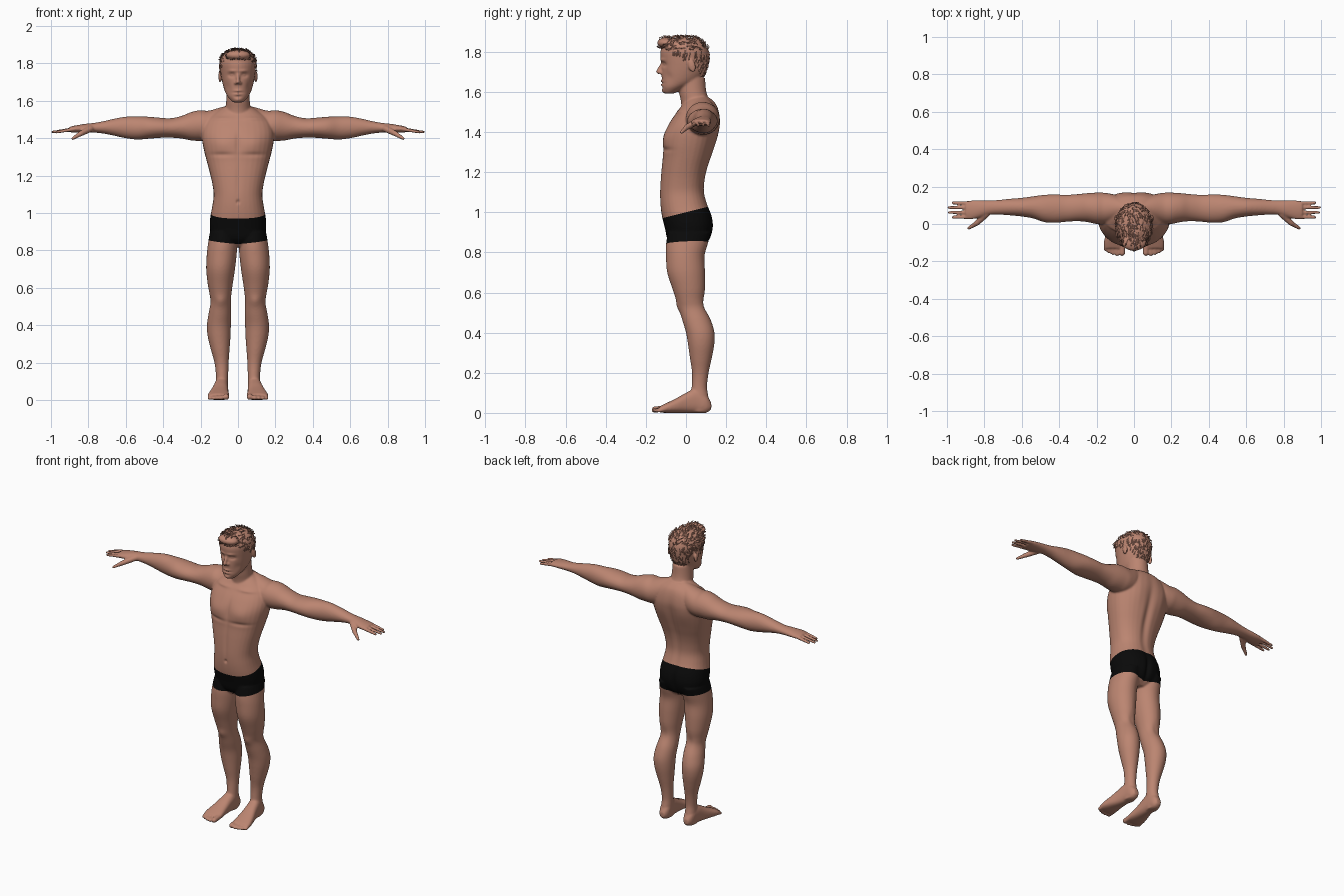
import bpy, bmesh, math, random
from math import sin, cos, pi, exp
from mathutils import Vector, Matrix
from mathutils.bvhtree import BVHTree

random.seed(4)
cube = bpy.data.objects.get("Cube")
if cube:
    bpy.data.objects.remove(cube, do_unlink=True)


def material(name, rgb):
    m = bpy.data.materials.new(name)
    m.use_nodes = True
    m.diffuse_color = (*rgb, 1)
    node = m.node_tree.nodes["Principled BSDF"]
    node.inputs["Base Color"].default_value = (*rgb, 1)
    node.inputs["Roughness"].default_value = .7
    return m


skin = material("skin", (.50, .235, .165))
black = material("black_cloth", (.003, .003, .003))
hair_tone = material("hair", (.40, .19, .135))


def add_object(name, bm, *mats):
    mesh = bpy.data.meshes.new(name)
    bm.to_mesh(mesh)
    obj = bpy.data.objects.new(name, mesh)
    bpy.context.collection.objects.link(obj)
    for m in mats:
        mesh.materials.append(m)
    return obj


def spline(rows, steps=4):
    """Smoothly fill in between the given sections."""
    out = []
    for i in range(len(rows) - 1):
        a, b, c, d = (rows[min(max(j, 0), len(rows) - 1)] for j in range(i - 1, i + 3))
        for k in range(steps):
            t = k / steps
            out.append([q + .5 * t * (r - p + t * (2 * p - 5 * q + 4 * r - s + t * (3 * (q - r) + s - p)))
                        for p, q, r, s in zip(a, b, c, d)])
    return out + [rows[-1]]


def loft(bm, axis, rows, side=1, power=2.0, n=32):
    """Skin over rounded sections: position, then low/high extents on the other two axes."""
    rings = []
    for t, a0, a1, b0, b1 in spline(rows):
        ring = []
        for k in range(n):
            c, s = cos(2 * pi * k / n), sin(2 * pi * k / n)
            a = (a0 + a1) / 2 + (a1 - a0) / 2 * math.copysign(abs(c) ** (2 / power), c)
            b = (b0 + b1) / 2 + (b1 - b0) / 2 * math.copysign(abs(s) ** (2 / power), s)
            x, y, z = {"x": (t, a, b), "y": (a, t, b), "z": (a, b, t)}[axis]
            ring.append(bm.verts.new((x * side, y, z)))
        rings.append(ring)
    for r, q in zip(rings, rings[1:]):
        for k in range(n):
            bm.faces.new((r[k], r[(k + 1) % n], q[(k + 1) % n], q[k]))
    bm.faces.new(rings[0])
    bm.faces.new(rings[-1])


def centred(rows):
    return [(z, -w, w, y0, y1) for z, w, y0, y1 in rows]


def blob(bm, centre, radii, side=1, tilt=0):
    x, y, z = centre
    mat = Matrix.Translation((x * side, y, z)) @ Matrix.Rotation(tilt, 4, "X") @ Matrix.Diagonal((*radii, 1))
    bmesh.ops.create_icosphere(bm, subdivisions=3, radius=1, matrix=mat)


def finger(bm, start, end, r0, r1, side=1, n=9):
    """Rounded taper made of overlapping balls."""
    for k in range(n):
        t = k / (n - 1)
        r = r0 + (r1 - r0) * t
        blob(bm, Vector(start).lerp(Vector(end), t), (r, r, r), side)


bm = bmesh.new()

# Torso, neck and head
loft(bm, "z", centred([
    (.82, .06, -.05, .07), (.86, .13, -.09, .115), (.92, .15, -.105, .135), (.98, .148, -.12, .13),
    (1.04, .137, -.128, .107), (1.1, .13, -.13, .092), (1.16, .138, -.127, .095), (1.22, .152, -.122, .108),
    (1.28, .168, -.116, .128), (1.34, .183, -.114, .147), (1.4, .193, -.103, .162), (1.45, .19, -.08, .17),
    (1.5, .17, -.045, .165), (1.54, .12, -.015, .15), (1.57, .07, .01, .12)]), power=2.3)
loft(bm, "z", centred([(1.48, .08, -.02, .14), (1.55, .068, -.025, .12), (1.6, .063, -.035, .102),
                       (1.67, .06, -.04, .095)]))
loft(bm, "z", centred([
    (1.592, .028, -.11, -.06), (1.62, .054, -.12, 0), (1.65, .07, -.12, .06), (1.69, .082, -.122, .095),
    (1.73, .09, -.122, .108), (1.77, .095, -.127, .114), (1.8, .097, -.128, .112), (1.83, .09, -.118, .1),
    (1.855, .07, -.095, .08), (1.872, .04, -.06, .045)]))
blob(bm, (0, -.098, 1.844), (.066, .046, .028))
finger(bm, (0, -.117, 1.745), (0, -.139, 1.7), .008, .0115)

for side in (1, -1):
    # Ear and nostril wing
    blob(bm, (.096, .03, 1.73), (.009, .019, .034), side, .25)
    blob(bm, (.012, -.124, 1.695), (.009, .012, .008), side)
    # Arm and hand
    loft(bm, "x", [
        (.04, .04, .13, 1.43, 1.58), (.1, .015, .155, 1.4, 1.563), (.16, 0, .167, 1.385, 1.547),
        (.2, 0, .168, 1.385, 1.55), (.25, .01, .165, 1.388, 1.54), (.3, .015, .16, 1.398, 1.52),
        (.36, .012, .156, 1.403, 1.507), (.42, .006, .158, 1.402, 1.51), (.48, .01, .156, 1.397, 1.515),
        (.54, .03, .148, 1.393, 1.516), (.6, .04, .14, 1.4, 1.515), (.66, .046, .135, 1.413, 1.505),
        (.72, .05, .129, 1.425, 1.491), (.77, .05, .126, 1.43, 1.482), (.81, .04, .126, 1.43, 1.478),
        (.86, .026, .126, 1.43, 1.47), (.9, .03, .122, 1.432, 1.462)], side)
    for y, tip in ((.036, .968), (.062, .988), (.088, .992), (.113, .968)):
        finger(bm, (.87, y, 1.45), (tip, y, 1.433), .0115, .0085, side, 14)
    finger(bm, (.79, .052, 1.45), (.84, .005, 1.425), .018, .015, side)
    finger(bm, (.84, .005, 1.425), (.883, -.022, 1.399), .014, .0095, side)
    # Leg
    loft(bm, "z", [
        (.9, .01, .15, -.09, .125), (.84, .004, .16, -.1, .108), (.78, .007, .167, -.1, .092),
        (.7, .016, .17, -.094, .095), (.62, .028, .162, -.068, .095), (.56, .036, .151, -.048, .09),
        (.52, .038, .147, -.035, .097), (.46, .036, .158, -.018, .125), (.4, .038, .166, 0, .142),
        (.34, .04, .162, .01, .141), (.27, .045, .145, .02, .128), (.2, .05, .126, .03, .113),
        (.13, .052, .118, .028, .105), (.08, .052, .12, .02, .112), (.03, .054, .12, .01, .118),
        (.004, .06, .115, .02, .11)], side)
    # Foot and toes
    loft(bm, "y", [
        (.126, .07, .102, .018, .05), (.1, .055, .118, 0, .09), (.05, .052, .125, 0, .12),
        (0, .052, .135, 0, .1), (-.05, .05, .15, 0, .072), (-.1, .046, .162, 0, .048),
        (-.13, .052, .158, .002, .034)], side, 2.5)
    for x, tip, r in ((.063, -.155, .0165), (.09, -.16, .012), (.112, -.155, .0115),
                      (.133, -.147, .011), (.152, -.136, .0105)):
        finger(bm, (x, -.1, .022), (x, tip, r), r, r, side, 7)

# Fuse everything into one continuous body
bmesh.ops.recalc_face_normals(bm, faces=bm.faces)
body = add_object("body", bm, skin, black)
fuse = body.modifiers.new("fuse", "REMESH")
fuse.mode = "VOXEL"
fuse.voxel_size = .005
fused = bpy.data.meshes.new_from_object(body.evaluated_get(bpy.context.evaluated_depsgraph_get()))
body.modifiers.clear()
bm.clear()
bm.from_mesh(fused)
for _ in range(5):
    bmesh.ops.smooth_vert(bm, verts=bm.verts, factor=.5, use_axis_x=True, use_axis_y=True, use_axis_z=True)

# Soft sculpting strokes: centre, reach, push along y
strokes = [
    ((.034, -.11, 1.737), (.018, .04, .011), .013),      # eye socket
    ((.034, -.105, 1.737), (.011, .03, .006), -.007),    # eyelid
    ((.03, -.12, 1.76), (.024, .03, .007), -.005),       # brow
    ((.058, -.09, 1.675), (.016, .04, .025), .006),      # cheek hollow
    ((0, -.12, 1.654), (.022, .03, .006), -.006),        # upper lip
    ((0, -.12, 1.644), (.026, .03, .0035), .006),        # mouth line
    ((0, -.12, 1.635), (.018, .03, .006), -.006),        # lower lip
    ((0, -.12, 1.622), (.02, .03, .006), .004),          # chin crease
    ((0, -.12, 1.604), (.02, .03, .01), -.006),          # chin
    ((.085, -.09, 1.37), (.06, .06, .045), -.01),        # chest muscle
    ((.085, -.1, 1.312), (.065, .06, .012), .006),       # chest crease
    ((0, -.1, 1.37), (.014, .06, .07), .007),            # breastbone
    ((0, -.12, 1.17), (.012, .05, .11), .004),           # belly line
    ((0, -.13, 1.06), (.008, .03, .01), .009),           # navel
    ((.09, -.03, 1.505), (.06, .05, .011), -.007),       # collarbone
    ((0, .14, 1.24), (.022, .08, .2), -.013),            # spine
    ((.085, .16, 1.39), (.05, .06, .07), .006),          # shoulder blade
    ((0, .13, .91), (.014, .06, .07), -.014),            # seat cleft
    ((.092, -.04, .53), (.03, .04, .028), -.007),        # kneecap
    ((.092, .1, .54), (.02, .04, .04), -.005),           # knee hollow
]
for (cx, cy, cz), (rx, ry, rz), push in strokes:
    for v in bm.verts:
        dz = (v.co.z - cz) / rz
        if abs(dz) < 2.5:
            dx = ((abs(v.co.x) if cx else v.co.x) - cx) / rx
            dy = (v.co.y - cy) / ry
            if abs(dx) < 2.5 and abs(dy) < 2.5:
                v.co.y += push * exp(-dx * dx - dy * dy - dz * dz)

# Swim shorts: cut clean edges at the waist and at each hem
waist_at, waist_up = Vector((0, 0, 1.0)), Vector((0, -.25, 1)).normalized()
hem_at = Vector((.08, 0, .846))
bmesh.ops.bisect_plane(bm, geom=bm.verts[:] + bm.edges[:] + bm.faces[:], plane_co=waist_at, plane_no=waist_up)
hem_up = {s: Vector((-.12 * s, -.04, 1)).normalized() for s in (1, -1)}
for s in (1, -1):
    near = [f for f in bm.faces if f.calc_center_median().x * s > 0 and .7 < f.calc_center_median().z < .95]
    parts = set(near) | {e for f in near for e in f.edges} | {v for f in near for v in f.verts}
    bmesh.ops.bisect_plane(bm, geom=list(parts), plane_co=Vector((hem_at.x * s, 0, hem_at.z)), plane_no=hem_up[s])
for f in bm.faces:
    f.smooth = True
    c = f.calc_center_median()
    s = 1 if c.x > 0 else -1
    below_waist = (c - waist_at).dot(waist_up) < 0
    above_hem = (c - Vector((hem_at.x * s, 0, hem_at.z))).dot(hem_up[s]) > 0
    f.material_index = int(below_waist and above_hem)
bm.to_mesh(body.data)
bpy.data.meshes.remove(fused)

# Short locks of hair combed forward on top and downward behind
scalp = BVHTree.FromBMesh(bm)
bm.free()
locks = bmesh.new()
count = 0
while count < 420:
    d = Vector([random.gauss(0, 1) for _ in range(3)]).normalized()
    p = Vector((d.x * .1, d.y * .125 - .008, d.z * .11 + 1.77))
    over_ear = abs(p.y - .03) < .035 and p.z < 1.775
    if p.z < 1.75 - .8 * p.y or over_ear:
        continue
    count += 1
    top = p.z > 1.81
    flow = Vector((random.uniform(-.6, .6), -1 if top else -.2, -.1 if top else -1)).normalized()
    lift = random.uniform(.004, .012) if top else random.uniform(.001, .004)
    rows = []
    for k in range(4):
        spot, normal = scalp.find_nearest(p + flow * .009 * k)[:2]
        across = flow.cross(normal).normalized() * (.005, .006, .004, .0006)[k]
        base = spot + normal * (.001 + lift * k / 3)
        rows.append([locks.verts.new(q) for q in (base - across, base + normal * .002, base + across)])
    for r, q in zip(rows, rows[1:]):
        for j in range(2):
            locks.faces.new((r[j], r[j + 1], q[j + 1], q[j]))
add_object("hair", locks, hair_tone)
locks.free()
